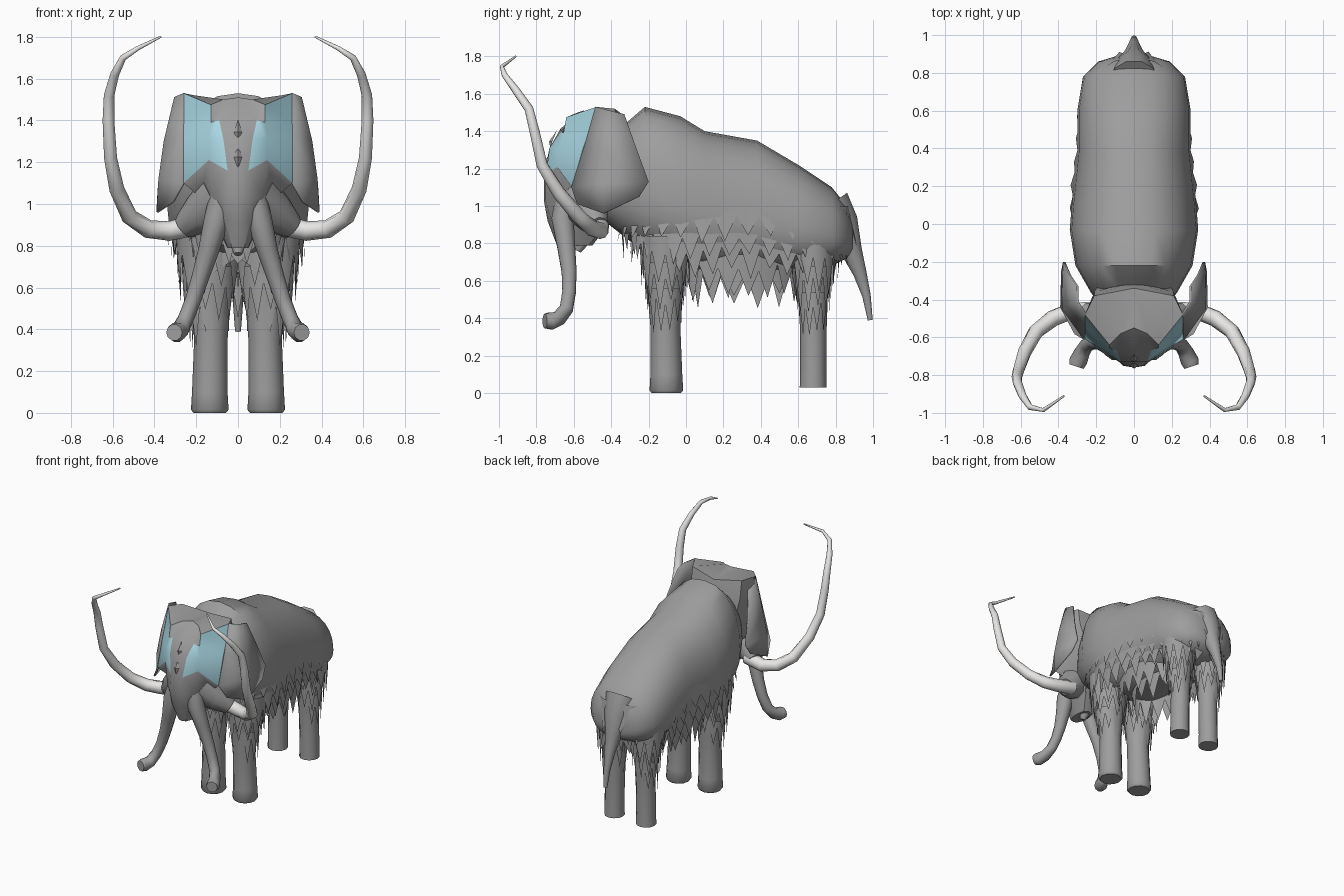
import bpy, bmesh, math, random
from mathutils import Vector

random.seed(4)
if "Cube" in bpy.data.objects:
    bpy.data.objects.remove(bpy.data.objects["Cube"], do_unlink=True)


def material(name, rgb):
    m = bpy.data.materials.new(name)
    m.use_nodes = True
    m.diffuse_color = (*rgb, 1)
    m.node_tree.nodes["Principled BSDF"].inputs["Base Color"].default_value = (*rgb, 1)
    return m


GREY = material("grey hide", (0.34, 0.34, 0.34))
IVORY = material("ivory white", (0.83, 0.82, 0.81))
BLUE = material("pale blue", (0.40, 0.68, 0.77))


def finish(name, verts, faces, mats=(GREY,), mirror=False, thick=0, angle=45):
    mesh = bpy.data.meshes.new(name)
    mesh.from_pydata([tuple(v) for v in verts], [], faces)
    bm = bmesh.new()
    bm.from_mesh(mesh)
    bmesh.ops.recalc_face_normals(bm, faces=bm.faces)
    bm.to_mesh(mesh)
    bm.free()
    for m in mats:
        mesh.materials.append(m)
    ob = bpy.data.objects.new(name, mesh)
    bpy.context.collection.objects.link(ob)
    if thick:
        mod = ob.modifiers.new("Thickness", "SOLIDIFY")
        mod.thickness, mod.offset = thick, 0
    if mirror:
        ob.modifiers.new("Mirror", "MIRROR")
    bpy.ops.object.select_all(action="DESELECT")
    bpy.context.view_layer.objects.active = ob
    ob.select_set(True)
    bpy.ops.object.shade_smooth_by_angle(angle=math.radians(angle))
    return ob


def strips(rows, cols, closed):
    """Quads joining consecutive rows of vertices."""
    return [(r * cols + c, r * cols + (c + 1) % cols,
             (r + 1) * cols + (c + 1) % cols, (r + 1) * cols + c)
            for r in range(rows - 1) for c in range(cols if closed else cols - 1)]


def tube(name, path, mat=GREY, sides=10, mirror=True):
    """Round limb through (x, y, z, radius) points."""
    pts = [Vector(p[:3]) for p in path]
    verts = []
    for i, p in enumerate(pts):
        d = (pts[min(i + 1, len(pts) - 1)] - pts[max(i - 1, 0)]).normalized()
        side = d.cross(Vector((0, 1, 0)) if abs(d.y) < 0.8 else Vector((0, 0, 1))).normalized()
        if verts and side.dot(last) < 0:
            side = -side
        last, up = side, d.cross(side)
        for k in range(sides):
            a = math.tau * k / sides
            verts.append(p + path[i][3] * (side * math.cos(a) + up * math.sin(a)))
    n = len(verts)
    faces = strips(len(pts), sides, True)
    faces += [tuple(range(sides)), tuple(range(n - sides, n))]
    return finish(name, verts, faces, (mat,), mirror)


def power(v, e):
    return math.copysign(abs(v) ** e, v)


# Body: rings of (y, top, bottom, half width), widest below the middle
spine = [(-0.5, 1.2, 0.97, 0.13), (-0.36, 1.41, 0.86, 0.23), (-0.22, 1.53, 0.75, 0.31),
         (-0.03, 1.48, 0.68, 0.34), (0.1, 1.40, 0.65, 0.33), (0.38, 1.35, 0.64, 0.30),
         (0.6, 1.22, 0.65, 0.30), (0.78, 1.10, 0.68, 0.27), (0.86, 1.0, 0.72, 0.19),
         (0.89, 0.90, 0.76, 0.09)]
SEG = 24
body = []
for y, top, low, wide in spine:
    mid = low + 0.4 * (top - low)
    for k in range(SEG):
        a = math.tau * k / SEG
        s = power(math.sin(a), 0.9)
        body.append((wide * power(math.cos(a), 0.85), y, mid + s * (top - mid if s > 0 else mid - low)))
finish("body", body, strips(len(spine), SEG, True)
       + [tuple(range(SEG)), tuple(range(len(body) - SEG, len(body)))])


def oval(x, y, rx, ry):
    return lambda a: Vector((x + rx * math.cos(a), y + ry * math.sin(a)))


def flank(front, back, scale):
    """Outline that hugs the width of the body."""
    def outline(a):
        y = (front + back) / 2 + (back - front) / 2 * math.sin(a)
        for p, q in zip(spine, spine[1:]):
            if p[0] <= y <= q[0]:
                wide = p[3] + (q[3] - p[3]) * (y - p[0]) / (q[0] - p[0])
        return Vector((wide * scale * power(math.cos(a), 0.35), y))
    return outline


def fringe(name, outline, top, tip, teeth, flare, mirror=False):
    """Skirt of hair with a jagged lower edge."""
    n = teeth * 2
    upper, lower = [], []
    ring = [outline(math.tau * k / n) for k in range(n)]
    centre = sum(ring, Vector((0, 0))) / n
    for k, p in enumerate(ring):
        drop = random.uniform(0.75, 1.1) if k % 2 else random.uniform(0.2, 0.4)
        q = centre + (p - centre) * (1 + (flare - 1) * drop)
        upper.append((p.x, p.y, top))
        lower.append((q.x, q.y, top - (top - tip) * drop))
    return finish(name, upper + lower, strips(2, n, True), mirror=mirror, angle=35)


# Head: half outlines from front centre to back centre, stacked by height
head_rows = [
    (1.51, [(0, -.55), (.07, -.58), (.13, -.64), (.26, -.48), (.21, -.38), (0, -.34)]),
    (1.39, [(0, -.67), (.09, -.67), (.13, -.655), (.26, -.52), (.21, -.36), (0, -.3)]),
    (1.31, [(0, -.73), (.07, -.73), (.14, -.68), (.26, -.55), (.2, -.34), (0, -.3)]),
    (1.16, [(0, -.76), (.05, -.75), (.14, -.69), (.26, -.61), (.2, -.34), (0, -.3)]),
    (1.03, [(0, -.76), (.06, -.75), (.12, -.69), (.18, -.56), (.16, -.36), (0, -.32)]),
    (0.92, [(0, -.74), (.06, -.72), (.1, -.66), (.12, -.55), (.1, -.42), (0, -.4)]),
    (0.79, [(0, -.69), (.03, -.68), (.05, -.63), (.05, -.57), (.04, -.52), (0, -.5)])]
sag = {0: (0, -.01, -.035, .02, .01, -.02), 1: (.025, .01, 0, 0, 0, 0),
       3: (0, 0, .05, -.06, 0, 0)}
head = [(x, y, z + (sag[r][c] if r in sag else 0))
        for r, (z, ring) in enumerate(head_rows) for c, (x, y) in enumerate(ring)]
crown = [(0, 1, 5), (1, 4, 5), (1, 2, 4), (2, 3, 4)]
ob = finish("head", head, strips(7, 6, False) + crown + [tuple(range(36, 42))],
            (GREY, BLUE), mirror=True, angle=40)
# Blue cheek and brow patches
for r, c in ((0, 2), (1, 2), (2, 2), (1, 1), (2, 1)):
    ob.data.polygons[r * 5 + c].material_index = 1

# Ears
ear = [(.255, -.48, 1.53), (.30, -.41, 1.51), (.30, -.33, 1.49),
       (.26, -.54, 1.32), (.35, -.43, 1.30), (.34, -.27, 1.32),
       (.26, -.61, 1.10), (.375, -.45, 1.12), (.37, -.20, 1.13),
       (.31, -.58, 1.01), (.385, -.44, 0.96), (.38, -.25, 1.05)]
finish("ear", ear, strips(4, 3, False), mirror=True, thick=0.012)

# Slits on the brow
for i, (y, z) in enumerate(((-.71, 1.345), (-.745, 1.225))):
    rim = [(0, y + .02, z + .06), (.02, y - .005, z), (0, y - .01, z - .06),
           (-.02, y - .005, z), (0, y - .022, z)]
    finish(f"brow_slit_{i + 1}", rim, [(k, (k + 1) % 4, 4) for k in range(4)], angle=20)

# Tusks, sockets and twin trunks
tube("tusk_socket", [(.08, -.55, 1.03, .13), (.18, -.51, .95, .10), (.26, -.47, .89, .06)])
tube("tusk", [(.2, -.46, .90, .05), (.33, -.46, .87, .047), (.43, -.50, .88, .044),
              (.52, -.57, .94, .04), (.58, -.68, 1.07, .036), (.61, -.77, 1.22, .031),
              (.62, -.81, 1.40, .028), (.617, -.84, 1.52, .025), (.59, -.91, 1.62, .021),
              (.55, -.97, 1.70, .016), (.48, -.985, 1.745, .011), (.37, -.91, 1.80, .005)],
     IVORY)
tube("trunk", [(.06, -.63, 1.10, .06), (.10, -.66, .93, .062), (.14, -.64, .78, .05),
               (.18, -.625, .65, .042), (.215, -.625, .54, .038), (.25, -.64, .45, .038),
               (.275, -.68, .40, .042), (.295, -.725, .385, .048), (.305, -.755, .385, .04)])
tube("lower_lip", [(0, -.5, .95, .08), (0, -.54, .84, .05), (0, -.58, .76, .02)], mirror=False)

# Legs
tube("front_leg", [(.135, -.105, 0, .078), (.135, -.105, .015, .09), (.135, -.105, .1, .085),
                   (.13, -.11, .35, .08), (.13, -.11, .6, .10), (.14, -.11, .9, .14)], sides=12)
tube("hind_leg", [(.135, .68, .03, .072), (.135, .68, .12, .07), (.13, .68, .4, .07),
                  (.13, .68, .6, .085), (.13, .68, .85, .13)], sides=12)

# Shaggy coat
fringe("upper_coat", flank(-.33, .87, .985), 1.0, .80, 32, 1.07)
fringe("middle_coat", flank(-.29, .86, .97), 0.9, .70, 34, 1.02)
fringe("lower_coat", flank(-.24, .83, .92), 0.82, .62, 32, .97)
fringe("belly_coat", oval(0, .28, .25, .36), 0.74, .50, 20, .95)
fringe("inner_belly_coat", oval(0, .32, .15, .30), 0.72, .47, 14, .95)
fringe("chest_coat", oval(0, -.2, .24, .15), 0.95, .72, 16, .9)
for leg, y, r, shift in (("front", -.11, .14, 0), ("hind", .68, .12, -.02)):
    for i, (top, tip, k) in enumerate(((.84, .56, 1.12), (.70, .46, .92), (.56, .34, .74))):
        fringe(f"{leg}_leg_hair_{i + 1}", oval(.14, y, r * k, r * k * .9), top + shift,
               tip + shift, 11, .9, mirror=True)

# Tail
tube("tail", [(0, .76, 1.0, .13), (0, .83, .90, .10), (0, .885, .76, .06), (0, .93, .64, .038),
              (0, .965, .52, .024), (0, .985, .39, .014)], sides=10, mirror=False)
